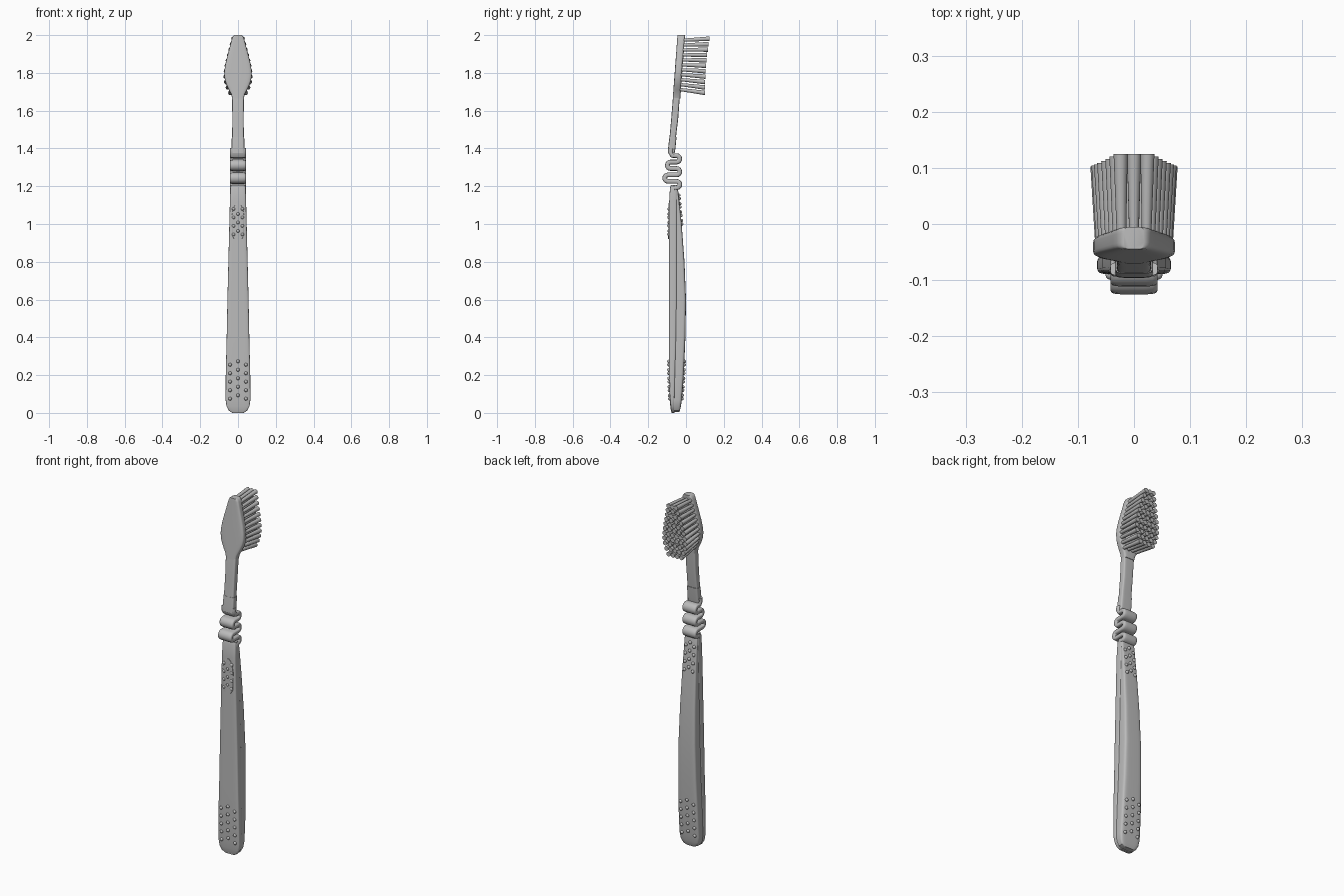
import bpy, bmesh, math
from mathutils import Vector, Matrix

cube = bpy.data.objects.get("Cube")
if cube:
    bpy.data.objects.remove(cube, do_unlink=True)

grey = bpy.data.materials.new("plain grey")
grey.use_nodes = True
GREY = (0.5, 0.5, 0.5, 1)
grey.diffuse_color = GREY
grey.node_tree.nodes["Principled BSDF"].inputs["Base Color"].default_value = GREY


def finish(name, bm, angle=35):
    bmesh.ops.recalc_face_normals(bm, faces=bm.faces)
    mesh = bpy.data.meshes.new(name)
    bm.to_mesh(mesh)
    bm.free()
    mesh.materials.append(grey)
    obj = bpy.data.objects.new(name, mesh)
    bpy.context.collection.objects.link(obj)
    bpy.ops.object.select_all(action='DESELECT')
    bpy.context.view_layer.objects.active = obj
    obj.select_set(True)
    bpy.ops.object.shade_smooth_by_angle(angle=math.radians(angle))
    return obj


def skin(bm, rings):
    """Joins rings of points into a closed tube."""
    loops = [[bm.verts.new(p) for p in ring] for ring in rings]
    n = len(loops[0])
    for a, b in zip(loops, loops[1:]):
        for i in range(n):
            j = (i + 1) % n
            bm.faces.new((a[i], a[j], b[j], b[i]))
    bm.faces.new(loops[0])
    bm.faces.new(loops[-1])


def rounded(u, power):
    c, s = math.cos(u), math.sin(u)
    return (math.copysign(abs(c) ** (2 / power), c),
            math.copysign(abs(s) ** (2 / power), s))


def loft(name, rows, power=6, sides=32):
    """Rows are (height, half width, front y, back y)."""
    bm = bmesh.new()
    rings = []
    for z, w, front, back in rows:
        ring = []
        for i in range(sides):
            x, y = rounded(math.tau * (i + 0.5) / sides, power)
            ring.append((x * w, (front + back) / 2 + y * (back - front) / 2, z))
        rings.append(ring)
    skin(bm, rings)
    return finish(name, bm)


def sample(rows, z):
    """Reads a row list at any height, rows running upwards."""
    for a, b in zip(rows, rows[1:]):
        if z <= b[0]:
            t = max(0, (z - a[0]) / (b[0] - a[0]))
            return [p + (q - p) * t for p, q in zip(a, b)]
    return rows[-1]


# Handle: a front shell and a slightly narrower back grip, meeting at a seam
handle = [
    (0.0, 0.03, -0.076, -0.036), (0.012, 0.048, -0.08, -0.032),
    (0.035, 0.061, -0.083, -0.027), (0.07, 0.066, -0.086, -0.022),
    (0.2, 0.065, -0.09, -0.012), (0.4, 0.06, -0.09, -0.003),
    (0.6, 0.056, -0.09, 0.0), (0.8, 0.051, -0.09, -0.008),
    (1.0, 0.046, -0.09, -0.023), (1.12, 0.043, -0.089, -0.035),
    (1.19, 0.041, -0.085, -0.043), (1.206, 0.038, -0.08, -0.048)]


def seam(z):
    return -0.07 + 0.015 * min(1, z / 0.5)


loft("handle_front_shell", [(z, w, f, seam(z) + 0.008) for z, w, f, b in handle])
loft("handle_back_grip", [(z + 0.004 * (z < 0.01), w * 0.95, seam(z) - 0.008, b)
                          for z, w, f, b in handle])

# Thumb pad with an arched top on the front
pad = []
for z, w in ((0.92, 0.02), (0.94, 0.032), (1.04, 0.033), (1.08, 0.026), (1.1, 0.016), (1.11, 0.006)):
    front = sample(handle, z)[2]
    pad.append((z, w, front - 0.004, front + 0.01))
loft("thumb_pad", pad)


# Grip dots in staggered columns
def dots(name, low, high, spread, side):
    bm = bmesh.new()
    pitch = 0.045
    for column in (-1, 0, 1):
        z = low + (0.018 if column == 0 else 0)
        while z < high:
            y = sample(handle, z)[side]
            spot = Matrix.Translation((column * spread, y, z)) @ Matrix.Diagonal((1, 1.05, 1, 1))
            bmesh.ops.create_uvsphere(bm, u_segments=12, v_segments=8, radius=0.009, matrix=spot)
            z += pitch
    finish(name, bm, 60)


dots("lower_front_dots", 0.075, 0.28, 0.042, 2)
dots("lower_back_dots", 0.075, 0.28, 0.04, 3)
dots("upper_front_dots", 0.945, 1.08, 0.023, 2)
dots("upper_back_dots", 1.0, 1.17, 0.026, 3)

# Flexible zigzag: a rounded ribbon folded back and forth
path = [(-0.08, 1.4), (-0.083, 1.38), (-0.073, 1.362)]
top, pitch = 1.362, 0.034
for k in range(5):
    side = 1 if k % 2 == 0 else -1
    middle = -0.05 if side > 0 else (-0.082 if k == 1 else -0.096)
    centre = top - pitch * (k + 0.5)
    for i in range(9):
        a = math.pi * (0.5 - i / 8)
        path.append((middle + side * pitch / 2 * math.cos(a), centre + pitch / 2 * math.sin(a)))
path.append((-0.064, 1.192))
path.append((-0.066, 1.18))

bm = bmesh.new()
rings = []
for i, (y, z) in enumerate(path):
    before, after = path[max(0, i - 1)], path[min(len(path) - 1, i + 1)]
    along = Vector((0, after[0] - before[0], after[1] - before[1])).normalized()
    across = Vector((0, -along.z, along.y))
    ring = []
    for j in range(16):
        u, v = rounded(math.tau * (j + 0.5) / 16, 5)
        ring.append(Vector((u * 0.042, y, z)) + across * v * 0.0125)
    rings.append(ring)
skin(bm, rings)
finish("flexible_zigzag", bm, 45)

# Neck sleeve, neck and head
loft("neck_sleeve", [(1.375, 0.034, -0.096, -0.06), (1.4, 0.034, -0.095, -0.056),
                     (1.46, 0.033, -0.088, -0.05)])
loft("neck", [(1.38, 0.031, -0.094, -0.064), (1.46, 0.031, -0.087, -0.053),
              (1.56, 0.03, -0.078, -0.041), (1.7, 0.032, -0.067, -0.031),
              (1.74, 0.032, -0.06, -0.03)])
outline = [(1.665, 0.031), (1.69, 0.037), (1.71, 0.048), (1.735, 0.06), (1.76, 0.069),
           (1.79, 0.073), (1.82, 0.071), (1.86, 0.064), (1.91, 0.051), (1.96, 0.038),
           (1.985, 0.031), (1.996, 0.025), (2.0, 0.018)]
head = []
for z, w in outline:
    y = -0.045 - 0.075 * (2 - z)
    head.append((z, w, y, y + 0.04))
loft("head", head, 5)

# Bristle tufts, flaring and fanning out towards the tips
bm = bmesh.new()
tuft_rows = 11
for r in range(tuft_rows):
    t = r / (tuft_rows - 1)
    z = 1.973 - 0.26 * t
    z_tip = 1.981 - 0.287 * t
    row = sample(head, z)
    reach = row[1] - 0.012
    count = max(2, round(2 * reach / 0.026) + 1)
    y_tip = 0.1 + 0.025 * (1 - t) ** 2
    for c in range(count):
        s = 2 * c / (count - 1) - 1
        base = Vector((s * reach, row[3] - 0.012, z))
        tip = Vector((s * reach * 1.07, y_tip, z_tip))
        rings = []
        for point, radius in ((base, 0.0085), (tip, 0.0125)):
            rings.append([point + Vector((math.cos(a), 0, math.sin(a))) * radius
                          for a in (math.tau * i / 10 for i in range(10))])
        skin(bm, rings)
finish("bristles", bm, 50)
